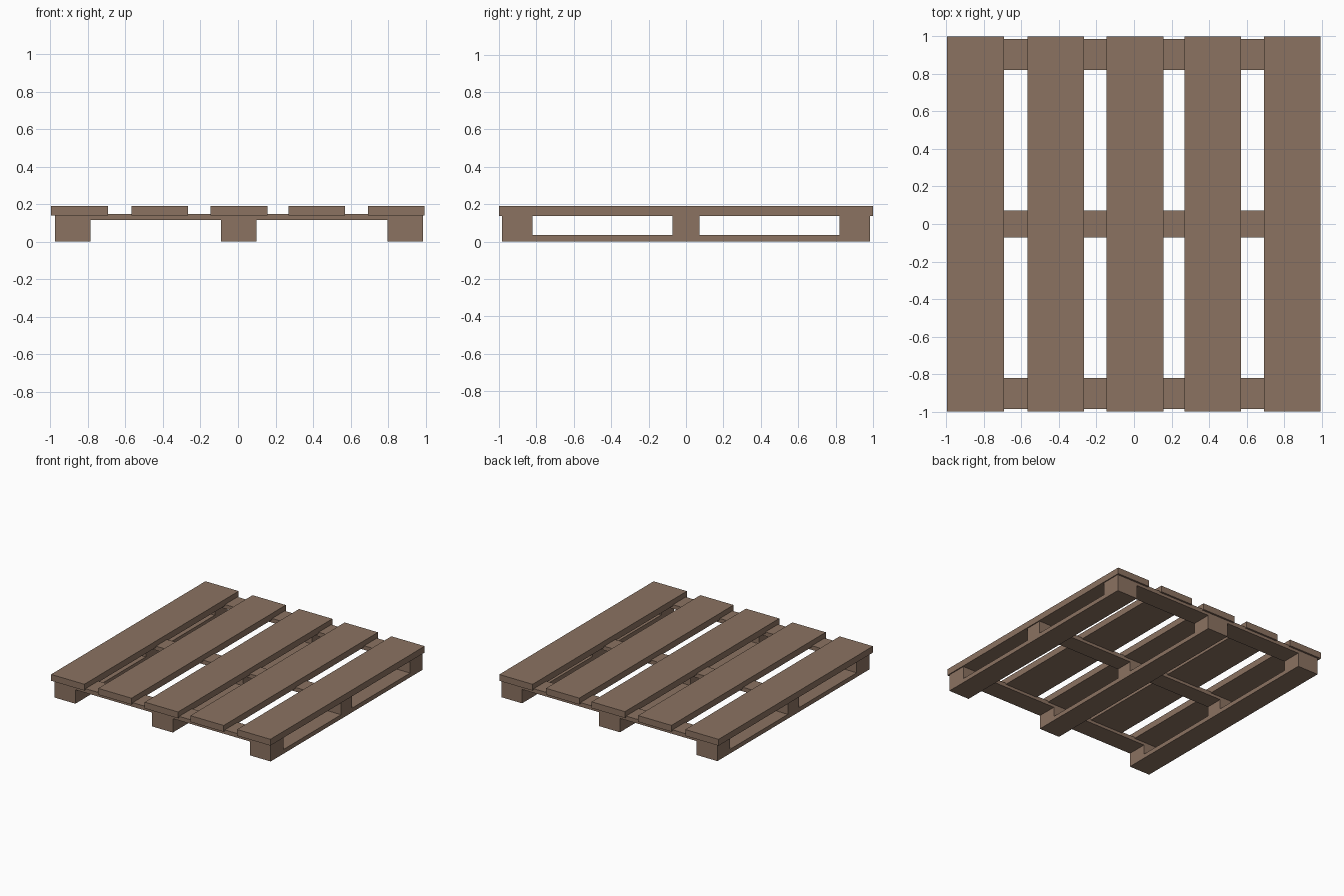
import bpy

if "Cube" in bpy.data.objects:
    bpy.data.objects.remove(bpy.data.objects["Cube"])

wood = bpy.data.materials.new("brown_wood")
wood.diffuse_color = (0.26, 0.17, 0.12, 1)
wood.use_nodes = True
wood.node_tree.nodes["Principled BSDF"].inputs["Base Color"].default_value = wood.diffuse_color


def box(name, xs, ys, zs):
    """Box spanning the given (min, max) ranges."""
    spans = (xs, ys, zs)
    bpy.ops.mesh.primitive_cube_add(size=1)
    ob = bpy.context.object
    ob.name = name
    ob.location = [(a + b) / 2 for a, b in spans]
    ob.scale = [b - a for a, b in spans]
    bpy.ops.object.transform_apply(location=True, rotation=False, scale=True)
    ob.data.materials.append(wood)


# Top deck boards
for i, x in enumerate((-0.996, -0.568, -0.146, 0.268, 0.692)):
    box(f"deck_board_{i + 1}", (x, x + 0.302), (-1, 1), (0.138, 0.19))

columns = ((-0.975, -0.786), (-0.09, 0.098), (0.798, 0.986))
rows = ((-0.985, -0.82), (-0.072, 0.072), (0.822, 0.985))

# Cross boards under the deck
for j, ys in enumerate(rows):
    box(f"cross_board_{j + 1}", (-0.975, 0.986), ys, (0.114, 0.148))

# Ground runners and the spacer blocks standing on them
for i, xs in enumerate(columns):
    box(f"runner_{i + 1}", xs, (-0.985, 0.985), (0, 0.035))
    for j, ys in enumerate(rows):
        box(f"spacer_block_{i + 1}_{j + 1}", xs, ys, (0.035, 0.114))
